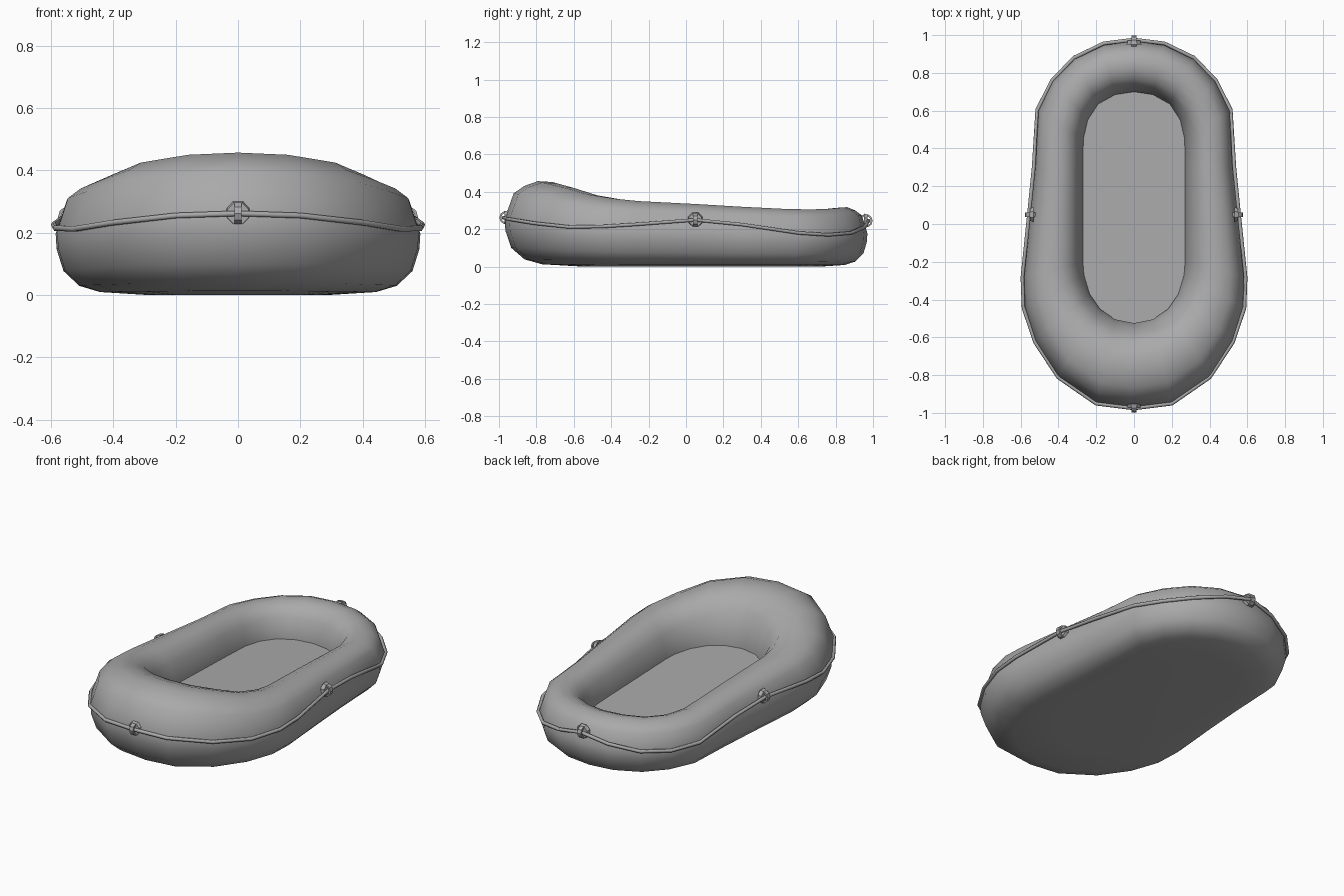
import bpy
import bmesh
from math import pi
from mathutils import Vector, Matrix

default_cube = bpy.data.objects.get("Cube")
if default_cube:
    bpy.data.objects.remove(default_cube, do_unlink=True)

GREY = (0.4, 0.4, 0.4, 1)
grey = bpy.data.materials.new("grey rubber")
grey.use_nodes = True
grey.diffuse_color = GREY
grey.node_tree.nodes["Principled BSDF"].inputs["Base Color"].default_value = GREY

# One half of the boat, bow to stern:
# outer x, outer y, inner x, inner y, tube height, rope height
HALF = [
    (0, -.97, 0, -.525, .457, .262),
    (.2, -.945, .1, -.505, .45, .255),
    (.4, -.805, .18, -.45, .425, .232),
    (.52, -.62, .235, -.37, .385, .212),
    (.58, -.44, .265, -.27, .362, .215),
    (.585, -.28, .27, -.2, .35, .225),
    (.55, .05, .27, .05, .335, .25),
    (.525, .3, .27, .3, .32, .225),
    (.508, .6, .268, .45, .308, .18),
    (.43, .755, .245, .55, .306, .17),
    (.315, .875, .19, .635, .31, .18),
    (.16, .95, .1, .685, .317, .212),
    (0, .97, 0, .7, .318, .245),
]
# Tube section: fraction from outside to inside, fraction of the height
SECTION = [(.95, 0), (.45, .028), (.24, .085), (.08, .22), (.01, .42), (0, .56),
           (.11, .86), (.24, .945), (.4, 1), (.58, .99), (.75, .93), (.88, .78),
           (.96, .6), (1, .44)]


def floor_z(y):
    """The floor rises gently towards the bow."""
    return .15 - .03 * y


mirrored = [(-s[0], s[1], -s[2], *s[3:]) for s in HALF[-2:0:-1]]
stations = HALF + mirrored


def finish(name, bm, smooth=True):
    """Turn a bmesh into a named, coloured object."""
    bmesh.ops.recalc_face_normals(bm, faces=bm.faces)
    mesh = bpy.data.meshes.new(name)
    bm.to_mesh(mesh)
    bm.free()
    for poly in mesh.polygons:
        poly.use_smooth = smooth
    mesh.materials.append(grey)
    obj = bpy.data.objects.new(name, mesh)
    bpy.context.collection.objects.link(obj)
    return obj


def bridge(bm, first, second):
    """Join two closed rings of vertices with quads."""
    for i in range(len(first)):
        j = (i + 1) % len(first)
        bm.faces.new((first[i], first[j], second[j], second[i]))


def outward(station):
    ox, oy, ix, iy = station[:4]
    return Vector((ox - ix, oy - iy, 0)).normalized()


# Inflated tube with a nearly flat closed bottom
bm = bmesh.new()
rings = [[bm.verts.new((ox + (ix - ox) * u, oy + (iy - oy) * u, v * height))
          for ox, oy, ix, iy, height, _ in stations] for u, v in SECTION]
# Inner wall runs down to just below the floor
rings.append([bm.verts.new((s[2], s[3], floor_z(s[3]) - .03)) for s in stations])
for lower, upper in zip(rings, rings[1:]):
    bridge(bm, lower, upper)
bm.faces.new(rings[0])
finish("inflated_hull", bm)

# Floor panel, tucked slightly into the tube
bm = bmesh.new()
bm.faces.new([bm.verts.new((s[2] * 1.01, s[3] * 1.01, floor_z(s[3])))
              for s in stations])
floor = finish("floor", bm, smooth=False)
if floor.data.polygons[0].normal.z < 0:
    floor.data.flip_normals()

# Grab rope running round the outside
bm = bmesh.new()
rope_rings = []
circle = [Matrix.Rotation(k * pi / 3, 3, 'Y') @ Vector((.01, 0, 0)) for k in range(6)]
for s in stations:
    out = outward(s)
    centre = Vector((s[0], s[1], s[5])) + out * .006
    rope_rings.append([bm.verts.new(centre + out * c.x + Vector((0, 0, c.z)))
                       for c in circle])
for a, b in zip(rope_rings, rope_rings[1:] + rope_rings[:1]):
    bridge(bm, a, b)
finish("grab_rope", bm)


def fastener(name, station):
    """Eight-sided patch with a standing ring that holds the rope."""
    out = outward(station)
    up = Vector((0, 0, 1))
    base = Vector((station[0], station[1], station[5]))
    frame = Matrix((up.cross(out), up, out)).transposed().to_4x4()

    bm = bmesh.new()
    bmesh.ops.create_cone(bm, cap_ends=True, segments=8, radius1=.042,
                          radius2=.036, depth=.02)
    bm.transform(Matrix.Translation(base - out * .009) @ frame
                 @ Matrix.Rotation(pi / 8, 4, 'Z'))
    finish(name + "_patch", bm, smooth=False)

    bm = bmesh.new()
    loops = []
    for k in range(10):
        turn = Matrix.Rotation(k * pi / 5, 3, 'X')
        loops.append([bm.verts.new(turn @ Vector((x, 0, z)))
                      for x, z in ((-.012, .026), (.012, .026),
                                   (.012, .036), (-.012, .036))])
    for a, b in zip(loops, loops[1:] + loops[:1]):
        bridge(bm, a, b)
    bm.transform(Matrix.Translation(base - out * .008) @ frame)
    finish(name + "_ring", bm, smooth=False)


middle = 6
fastener("front_fastener", stations[0])
fastener("left_fastener", stations[middle])
fastener("back_fastener", stations[len(HALF) - 1])
fastener("right_fastener", stations[-middle])
